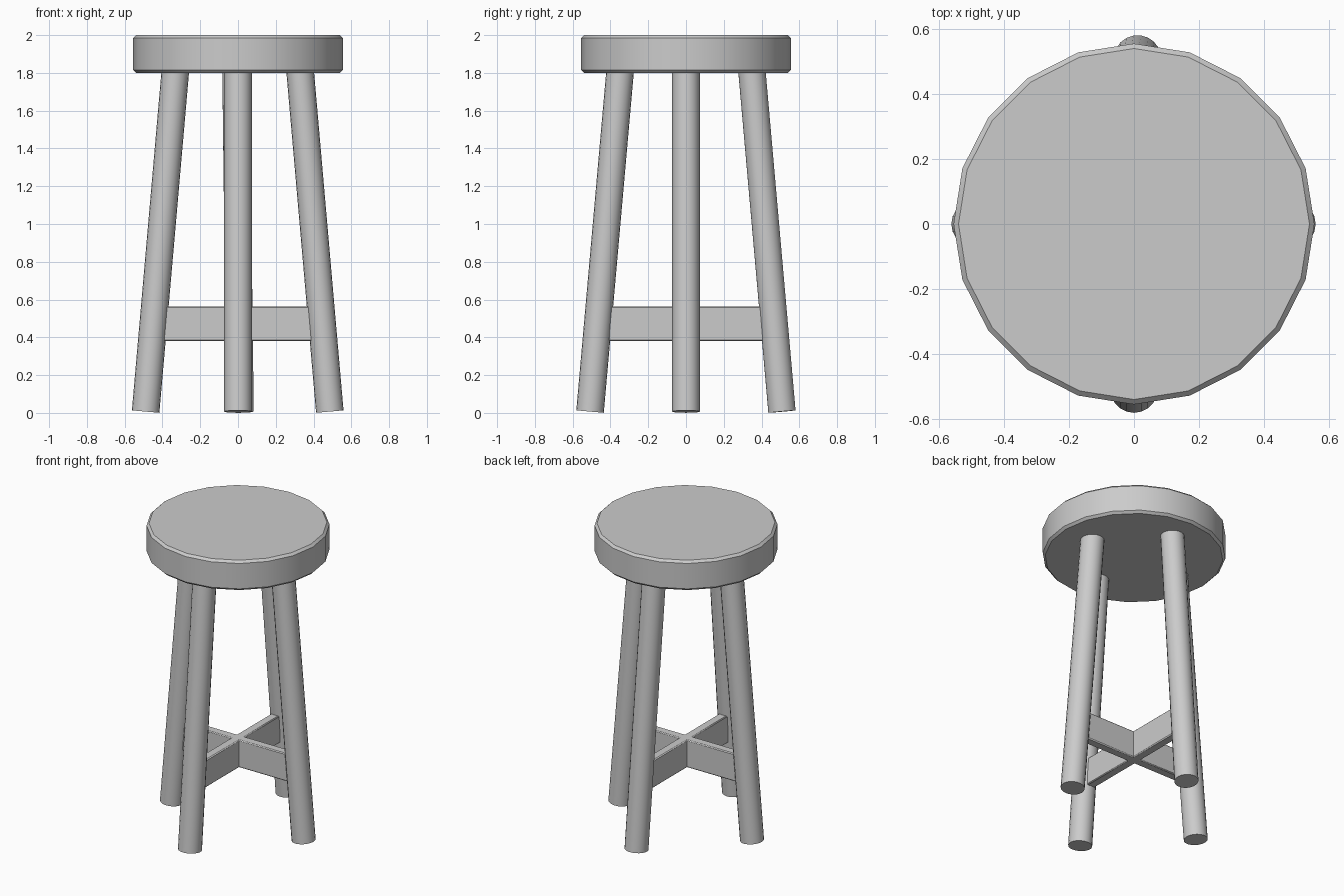
import bpy
import math
from mathutils import Vector

if "Cube" in bpy.data.objects:
    bpy.data.objects.remove(bpy.data.objects["Cube"])


def finish(obj, name, bevel=0.0):
    obj.name = name
    if bevel:
        mod = obj.modifiers.new("Bevel", 'BEVEL')
        mod.width = bevel
        mod.segments = 1
        mod.limit_method = 'ANGLE'
        mod.angle_limit = math.radians(40)
    bpy.ops.object.shade_smooth_by_angle(angle=math.radians(30))
    return obj


def leg(name, bottom, top, radius=0.073):
    a, b = Vector(bottom), Vector(top)
    bpy.ops.mesh.primitive_cylinder_add(vertices=20, radius=radius,
                                        depth=(b - a).length, location=(a + b) / 2)
    obj = bpy.context.object
    obj.rotation_euler = (b - a).to_track_quat('Z', 'Y').to_euler()
    finish(obj, name)


def stretcher(name, angle):
    bpy.ops.mesh.primitive_cube_add(size=1, location=(0, 0, 0.472))
    obj = bpy.context.object
    obj.scale = (0.82, 0.06, 0.185)
    obj.rotation_euler.z = angle
    bpy.ops.object.transform_apply(location=False, rotation=False, scale=True)
    finish(obj, name, 0.006)


# Round seat with chamfered rims
bpy.ops.mesh.primitive_cylinder_add(vertices=20, radius=0.555, depth=0.2,
                                    location=(0, 0, 1.9))
finish(bpy.context.object, "seat", 0.015)

# Four splayed legs (the back one leans slightly sideways)
leg("left_leg", (-0.489, 0, 0.007), (-0.331, 0, 1.82))
leg("right_leg", (0.486, 0, 0.007), (0.328, 0, 1.82))
leg("front_leg", (0, -0.508, 0.007), (0, -0.348, 1.82))
leg("back_leg", (0.011, 0.508, 0.007), (-0.011, 0.348, 1.82))

# Crossed stretchers
stretcher("side_stretcher", 0)
stretcher("front_back_stretcher", math.pi / 2)
